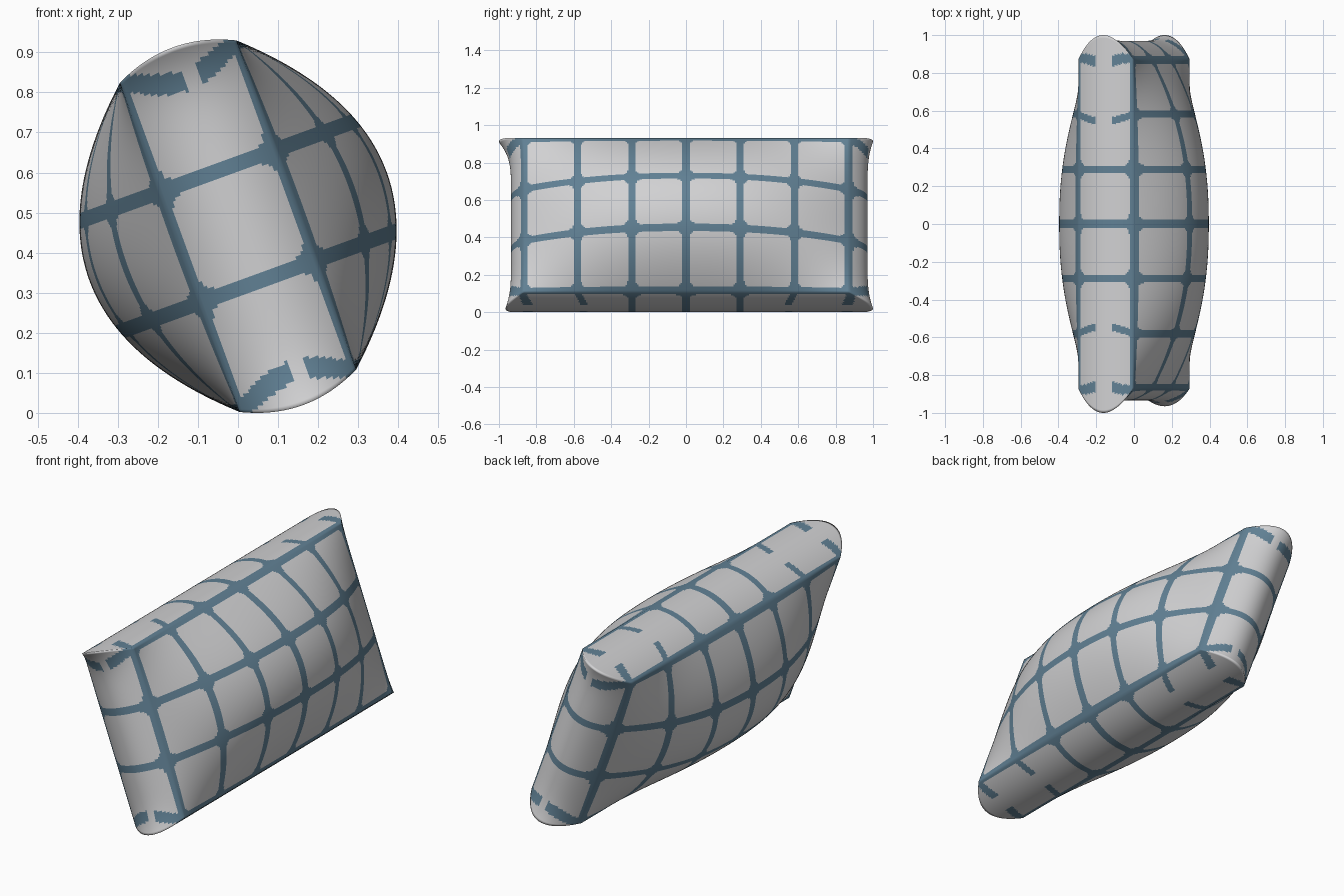
import bpy, bmesh, math
from mathutils import Matrix, Vector

if "Cube" in bpy.data.objects:
    bpy.data.objects.remove(bpy.data.objects["Cube"])

# Half sizes of the unstuffed cushion box: thickness, length, height
HU, HY, HV = 0.155, 0.87, 0.437
TILT = math.radians(20)
CELL, LINE, ROUND = 0.145, 0.019, 0.035


def material(name, rgb):
    m = bpy.data.materials.new(name)
    m.diffuse_color = (*rgb, 1)
    m.use_nodes = True
    m.node_tree.nodes["Principled BSDF"].inputs["Base Color"].default_value = m.diffuse_color
    return m


def in_line(a, b, half_a, half_b):
    """True outside the rounded square cell; a, b are offsets from its centre."""
    qa = abs(a) - (half_a - LINE - ROUND)
    qb = abs(b) - (half_b - LINE - ROUND)
    return math.hypot(max(qa, 0), max(qb, 0)) > ROUND


def cell_offset(t, first):
    """Offset from the nearest cell centre; centres start at `first`."""
    pitch = 2 * CELL
    return (t - first + CELL) % pitch - CELL


def is_blue(c, side):
    u, y, v = c
    dip = 1 - (u / HU) ** 2
    if side == 0:                                  # big stuffed faces
        return in_line(cell_offset(y, CELL), cell_offset(v, 0), CELL, CELL)
    if side == 1:                                  # narrow end strips
        if abs(v) < 0.29:
            return in_line(u, cell_offset(v, 0), HU, CELL)
        on_tip = abs(abs(v) - (HV - 0.065 * dip)) < 0.022 and abs(u - 0.02) > 0.022
        on_rung = abs(v) < 0.3 and in_line(u, cell_offset(v, 0), HU, CELL)
        return on_tip or on_rung or abs(u) > HU - LINE
    if abs(y) < 0.42:                              # top and bottom strips
        return in_line(u, cell_offset(y, CELL), HU, CELL)
    for line, d in ((0.58, 0.04), (0.87, 0.08)):
        if abs(abs(y) - (line - d * dip)) < LINE and abs(u) > 0.045:
            return True
    return abs(u) > HU - LINE


def stuff(co):
    """Puff the box out into a cushion with pinched corner tips."""
    u, y, v = co
    fu, fy, fv = abs(u) / HU, abs(y) / HY, abs(v) / HV
    s = max(0, 1 - fu ** 2)
    if fu > 0.9999:
        u += math.copysign(0.24 * max(0, 1 - fv ** 2) * max(0, 1 - fy ** 2.3), u)
    mid = 0.1 if y > 0 else 0.065
    tip = 0.095 if (y < 0 and v < 0) else 0.13
    if fy > 0.9999:
        dy = mid + (tip - mid) * fv ** 8
        dv = 0.038 * fv ** 6
    else:
        dy = tip * fy ** 7
        dv = 0.038
    return Vector((u, y + math.copysign(dy * s, y), v + math.copysign(dv * s, v)))


# Six fine grids form the box
bm = bmesh.new()
half = (HU, HY, HV)
segs = (40, 232, 116)
for axis in range(3):
    a, b = [i for i in range(3) if i != axis]
    for sign in (-1, 1):
        m = Matrix.Identity(4)
        for i in range(3):
            m[i][i] = 0
        m[a][0], m[b][1], m[axis][3] = half[a], half[b], sign * half[axis]
        bmesh.ops.create_grid(bm, x_segments=segs[a], y_segments=segs[b], size=1, matrix=m)
bmesh.ops.remove_doubles(bm, verts=bm.verts[:], dist=0.0005)
bmesh.ops.recalc_face_normals(bm, faces=bm.faces[:])

# Checked line pattern, decided on the flat box before stuffing
for f in bm.faces:
    c = f.calc_center_median()
    side = max(range(3), key=lambda i: abs(c[i]) / half[i])
    f.material_index = 1 if is_blue(c, side) else 0
    f.smooth = True

# Stuff, lean over and stand on the ground
lean = Matrix.Rotation(-TILT, 3, 'Y')
for vert in bm.verts:
    vert.co = lean @ stuff(vert.co)
low = min(vert.co.z for vert in bm.verts)
bmesh.ops.translate(bm, verts=bm.verts[:], vec=(0, 0, -low))

mesh = bpy.data.meshes.new("cushion")
bm.to_mesh(mesh)
bm.free()
mesh.materials.append(material("light grey cloth", (0.64, 0.64, 0.65)))
mesh.materials.append(material("slate blue lines", (0.12, 0.22, 0.30)))
cushion = bpy.data.objects.new("cushion", mesh)
bpy.context.collection.objects.link(cushion)
